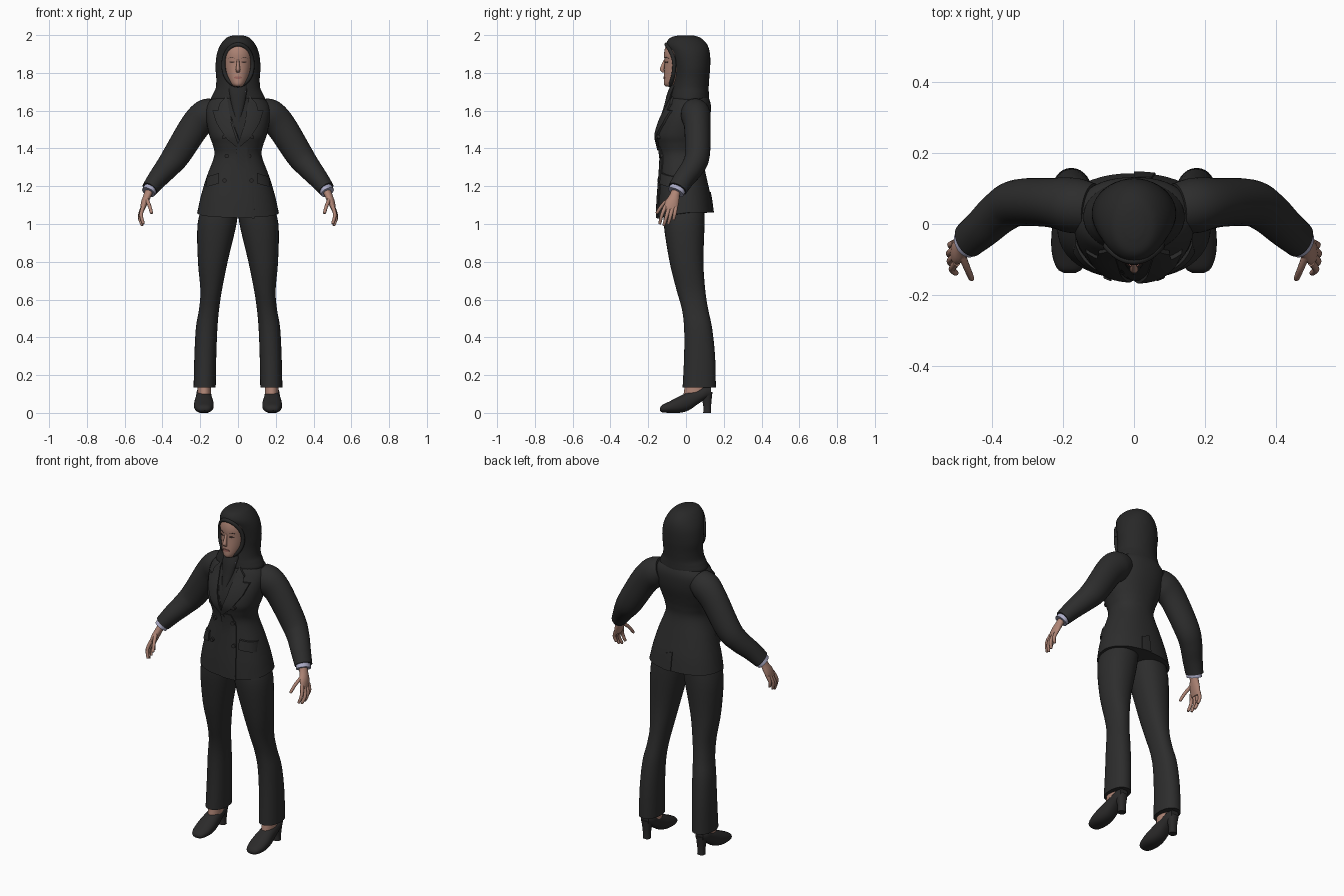
import bpy, bmesh, math
from mathutils import Vector

if "Cube" in bpy.data.objects:
    bpy.data.objects.remove(bpy.data.objects["Cube"])


def material(name, rgb):
    m = bpy.data.materials.new(name)
    m.diffuse_color = (*rgb, 1)
    m.use_nodes = True
    m.node_tree.nodes["Principled BSDF"].inputs["Base Color"].default_value = m.diffuse_color
    return m


SUIT = material("suit black", (0.026, 0.026, 0.026))
SCARF = material("scarf black", (0.021, 0.021, 0.021))
SHOE = material("shoe black", (0.024, 0.023, 0.023))
SKIN = material("skin", (0.43, 0.235, 0.18))
LIP = material("lip", (0.33, 0.13, 0.11))
EYE = material("eye brown", (0.06, 0.035, 0.03))
SHIRT = material("shirt lavender", (0.42, 0.42, 0.58))


def finish(name, bm, mat, angle=40):
    bmesh.ops.recalc_face_normals(bm, faces=bm.faces)
    me = bpy.data.meshes.new(name)
    bm.to_mesh(me)
    bm.free()
    me.materials.append(mat)
    ob = bpy.data.objects.new(name, me)
    bpy.context.collection.objects.link(ob)
    bpy.ops.object.select_all(action='DESELECT')
    ob.select_set(True)
    bpy.context.view_layer.objects.active = ob
    bpy.ops.object.shade_smooth_by_angle(angle=math.radians(angle))
    return ob


def spline(rows, steps):
    """Smooth curve through rows of numbers."""
    out = []
    for i in range(len(rows) - 1):
        p0, p1, p2, p3 = (rows[max(i - 1, 0)], rows[i], rows[i + 1],
                          rows[min(i + 2, len(rows) - 1)])
        for s in range(steps):
            t = s / steps
            out.append([0.5 * (2 * b + (c - a) * t + (2 * a - 5 * b + 4 * c - d) * t * t
                               + (3 * b - a - 3 * c + d) * t ** 3)
                        for a, b, c, d in zip(p0, p1, p2, p3)])
    return out + [list(rows[-1])]


def loft(name, rows, mat, frame='path', n=28, power=2.0, steps=4, warp=None):
    """Skin ellipses (x, y, z, a, b) lying across z, y or the path itself."""
    rows = spline(rows, steps)
    bm = bmesh.new()
    rings = []
    for i, (x, y, z, a, b) in enumerate(rows):
        if frame == 'z':
            u, v = Vector((1, 0, 0)), Vector((0, 1, 0))
        elif frame == 'y':
            u, v = Vector((1, 0, 0)), Vector((0, 0, 1))
        else:
            t = Vector(rows[min(i + 1, len(rows) - 1)][:3]) - Vector(rows[max(i - 1, 0)][:3])
            u = t.cross(Vector((0, 1, 0.01))).normalized()
            v = t.cross(u).normalized()
        ring = []
        for k in range(n):
            c, s = math.cos(math.tau * k / n), math.sin(math.tau * k / n)
            p = Vector((x, y, z)) + u * a * math.copysign(abs(c) ** (2 / power), c) \
                + v * b * math.copysign(abs(s) ** (2 / power), s)
            ring.append(bm.verts.new(warp(p) if warp else p))
        rings.append(ring)
    for r, q in zip(rings, rings[1:]):
        for k in range(n):
            bm.faces.new((r[k], r[(k + 1) % n], q[(k + 1) % n], q[k]))
    bm.faces.new(rings[0])
    bm.faces.new(rings[-1])
    return finish(name, bm, mat)


def box(z, x0, x1, y0, y1):
    return ((x0 + x1) / 2, (y0 + y1) / 2, z, (x1 - x0) / 2, (y1 - y0) / 2)


def surface_y(rows, x, z, power, side=-1):
    """Depth of a lofted body at (x, z); rows run upward."""
    fine = spline(rows, 8)
    z = min(max(z, fine[0][2]), fine[-1][2])
    for r, q in zip(fine, fine[1:]):
        if r[2] <= z <= q[2]:
            t = (z - r[2]) / max(q[2] - r[2], 1e-6)
            cy, a, b = [r[j] + (q[j] - r[j]) * t for j in (1, 3, 4)]
            f = min(abs(x) / a, 0.985)
            return cy + side * b * (1 - f ** power) ** (1 / power)
    return 0


def patch(name, pts, rows, mat, off=0.008, power=2.0, side=-1, cuts=5):
    """Cloth piece drawn in x, z and laid onto a lofted body."""
    bm = bmesh.new()
    f = bm.faces.new([bm.verts.new((x, 0, z)) for x, z in pts])
    bmesh.ops.triangulate(bm, faces=[f])
    bmesh.ops.subdivide_edges(bm, edges=bm.edges[:], cuts=cuts, use_grid_fill=True)
    for v in bm.verts:
        v.co.y = surface_y(rows, v.co.x, v.co.z, power, side) + side * off
    flat = bm.faces[:]
    ext = bmesh.ops.extrude_face_region(bm, geom=flat, use_keep_orig=True)
    for v in ext['geom']:
        if isinstance(v, bmesh.types.BMVert):
            v.co.y -= side * (off + 0.006)
    return finish(name, bm, mat, 35)


def oval(x, z, w, h, n=12):
    return [(x + w * math.cos(math.tau * k / n), z + h * math.sin(math.tau * k / n))
            for k in range(n)]


# Jacket body, with the front hem dipping at the middle
P = 2.25
torso = [box(z, -w, w, f, b) for z, f, b, w in (
    (1.06, -.155, .143, .216), (1.15, -.15, .13, .196), (1.25, -.142, .108, .166),
    (1.36, -.136, .085, .126), (1.42, -.147, .09, .134), (1.47, -.156, .102, .152),
    (1.55, -.135, .125, .168), (1.62, -.10, .132, .168), (1.665, -.08, .122, .135),
    (1.70, -.05, .10, .07))]


def dip_hem(p):
    if p.z < 1.12:
        p.z -= 0.025 * max(0, -p.y / .15) * (1.12 - p.z) / .06
    return p


loft("jacket_body", torso, SUIT, 'z', 48, P, 5, dip_hem)
patch("front_overlap", [(-.01, 1.41), (.05, 1.41), (.075, 1.34), (.085, 1.2), (.088, 1.03),
                        (0, 1.033)], torso, SUIT, .005, P)
patch("back_vent", [(0, 1.06), (.06, 1.06), (.05, 1.15), (0, 1.17)], torso, SUIT, .005, P, 1)
patch("chest_pocket", [(.055, 1.525), (.115, 1.545), (.115, 1.565), (.055, 1.545)],
      torso, SUIT, .007, P)

# Headscarf: hood, drape and the folded end tucked in the collar
hood = [box(z, -w, w, f, b) for z, f, b, w in (
    (1.63, -.06, .11, .125), (1.66, -.082, .122, .143), (1.69, -.08, .121, .132),
    (1.72, -.075, .12, .118), (1.77, -.068, .123, .115), (1.83, -.07, .128, .119),
    (1.90, -.086, .127, .112), (1.95, -.104, .112, .092), (1.985, -.085, .078, .062),
    (1.998, -.04, .04, .028))]
loft("headscarf", hood, SCARF, 'z', 40, 2.0, 5)
rim = []
for k in range(25):
    a = math.tau * k / 24
    s = math.sin(a)
    rim.append((.077 * math.cos(a), -.062 - (.042 * s * s if s > 0 else .022 * s * s),
                1.842 + .108 * s, .011, .011))
loft("headscarf_rim", rim, SCARF, n=10, steps=2)
patch("scarf_tuck", [(-.07, 1.69), (.07, 1.69), (.05, 1.55), (.015, 1.42), (-.04, 1.55)],
      torso, SCARF, .004, P)
loft("scarf_fold", [(0, -.06, 1.735, .05, .02), (0, -.08, 1.69, .045, .02),
                    (0, -.10, 1.62, .032, .018), (0, -.132, 1.54, .012, .012)], SCARF, 'z', 16)
patch("shirt_collar", [(.028, 1.675), (.036, 1.675), (.044, 1.705), (.034, 1.70)],
      hood, SHIRT, .012)

# Head and face
face = [box(z, -w, w, f, b) for z, f, b, w in (
    (1.727, -.105, .0, .022), (1.742, -.117, .02, .042), (1.785, -.116, .05, .062),
    (1.85, -.113, .06, .075), (1.90, -.116, .06, .077), (1.94, -.108, .055, .069),
    (1.965, -.09, .05, .05))]
loft("head", face, SKIN, 'z', 36, 2.0, 5)
loft("nose", [(0, -.110, 1.872, .006, .006), (0, -.120, 1.845, .008, .009),
              (0, -.127, 1.817, .012, .012), (0, -.119, 1.803, .009, .007)], SKIN, 'z', 14)
patch("lips", oval(0, 1.775, .022, .007), face, LIP, .003, cuts=2)

for sx, side in ((-1, "left"), (1, "right")):
    # Mirrored outline, body pieces and face details
    def flip(pts):
        return [(sx * x, z) for x, z in pts]

    def put(rows):
        return [(sx * r[0], *r[1:]) for r in rows]

    patch(side + "_eye", oval(sx * .032, 1.857, .014, .0045), face, EYE, .002, cuts=2)
    patch(side + "_brow", flip([(.014, 1.876), (.034, 1.885), (.054, 1.877), (.034, 1.881)]),
          face, EYE, .002, cuts=2)
    patch(side + "_lapel", flip([(.06, 1.68), (.10, 1.635), (.092, 1.605), (.135, 1.60),
                                 (.115, 1.535), (.06, 1.45), (-.012, 1.39), (.035, 1.53)]),
          torso, SUIT, .012 if sx > 0 else .009, P)
    patch(side + "_pocket_flap", flip([(.10, 1.215), (.172, 1.195), (.165, 1.25), (.10, 1.27)]),
          torso, SUIT, .014, P)
    for i, (x, z) in enumerate(((.075, 1.46), (.06, 1.36), (.072, 1.23))):
        patch(f"{side}_button_{i + 1}", oval(sx * x, z, .011, .011), torso, SHOE, .014, P, cuts=1)

    # Sleeve, shirt cuff
    loft(side + "_sleeve", put([
        (.12, .045, 1.60, .07, .07), (.17, .052, 1.575, .085, .078), (.23, .06, 1.515, .08, .07),
        (.325, .06, 1.365, .073, .066), (.375, .035, 1.30, .063, .061),
        (.425, -.01, 1.24, .053, .056), (.467, -.045, 1.185, .044, .052)]), SUIT, n=28, steps=5)
    loft(side + "_cuff", put([(.455, -.036, 1.20, .036, .044), (.474, -.054, 1.168, .037, .045)]),
         SHIRT, n=24)

    # Hand with four fingers and a thumb
    loft(side + "_palm", put([
        (.463, -.046, 1.19, .024, .026), (.478, -.06, 1.155, .022, .027),
        (.492, -.073, 1.12, .02, .036), (.503, -.08, 1.085, .014, .036),
        (.505, -.081, 1.07, .008, .03)]), SKIN, 'z', 20)
    fingers = (((.500, -.108, 1.095), (.513, -.127, 1.05), (.502, -.138, 1.005)),
               ((.504, -.090, 1.085), (.519, -.105, 1.035), (.508, -.117, .995)),
               ((.506, -.072, 1.085), (.521, -.083, 1.04), (.511, -.093, 1.003)),
               ((.504, -.054, 1.09), (.517, -.059, 1.055), (.510, -.066, 1.025)),
               ((.486, -.085, 1.135), (.470, -.125, 1.10), (.458, -.153, 1.06)))
    for i, (a, b, c) in enumerate(fingers):
        tip = [q + (q - p) * .12 for p, q in zip(b, c)]
        loft(f"{side}_finger_{i + 1}" if i < 4 else side + "_thumb",
             put([(*a, .011, .011), (*b, .0095, .0095), (*c, .008, .008), (*tip, .003, .003)]),
             SKIN, n=10, steps=3)

    # Trouser leg
    loft(side + "_trouser_leg", put([box(*r) for r in (
        (.135, .118, .235, -.018, .158), (.3, .115, .231, -.01, .154), (.45, .109, .223, -.01, .138),
        (.55, .100, .206, -.022, .117), (.65, .085, .199, -.05, .102), (.8, .055, .212, -.087, .092),
        (1.0, .008, .214, -.118, .098), (1.12, -.005, .18, -.115, .095))]), SUIT, 'z', 32, 2.2)

    # Ankle, shoe, heel
    loft(side + "_ankle", put([(.178, .045, .08, .036, .06), (.178, .05, .15, .036, .056)]),
         SKIN, 'z', 20)
    shoe = ((-.138, .012, .026, .016), (-.125, .003, .042, .036), (-.085, .0, .062, .05),
            (-.035, .0, .088, .052), (.015, .014, .112, .046), (.06, .045, .125, .041),
            (.10, .07, .14, .038), (.132, .085, .14, .026))
    loft(side + "_shoe", put([(.181, y, (b + t) / 2, w, (t - b) / 2) for y, b, t, w in shoe]),
         SHOE, 'y', 24, 2.3)
    loft(side + "_heel", put([(.181, .112, 0, .022, .021), (.181, .112, .04, .022, .021),
                              (.181, .107, .11, .032, .033)]), SHOE, 'z', 20, 2.4)
